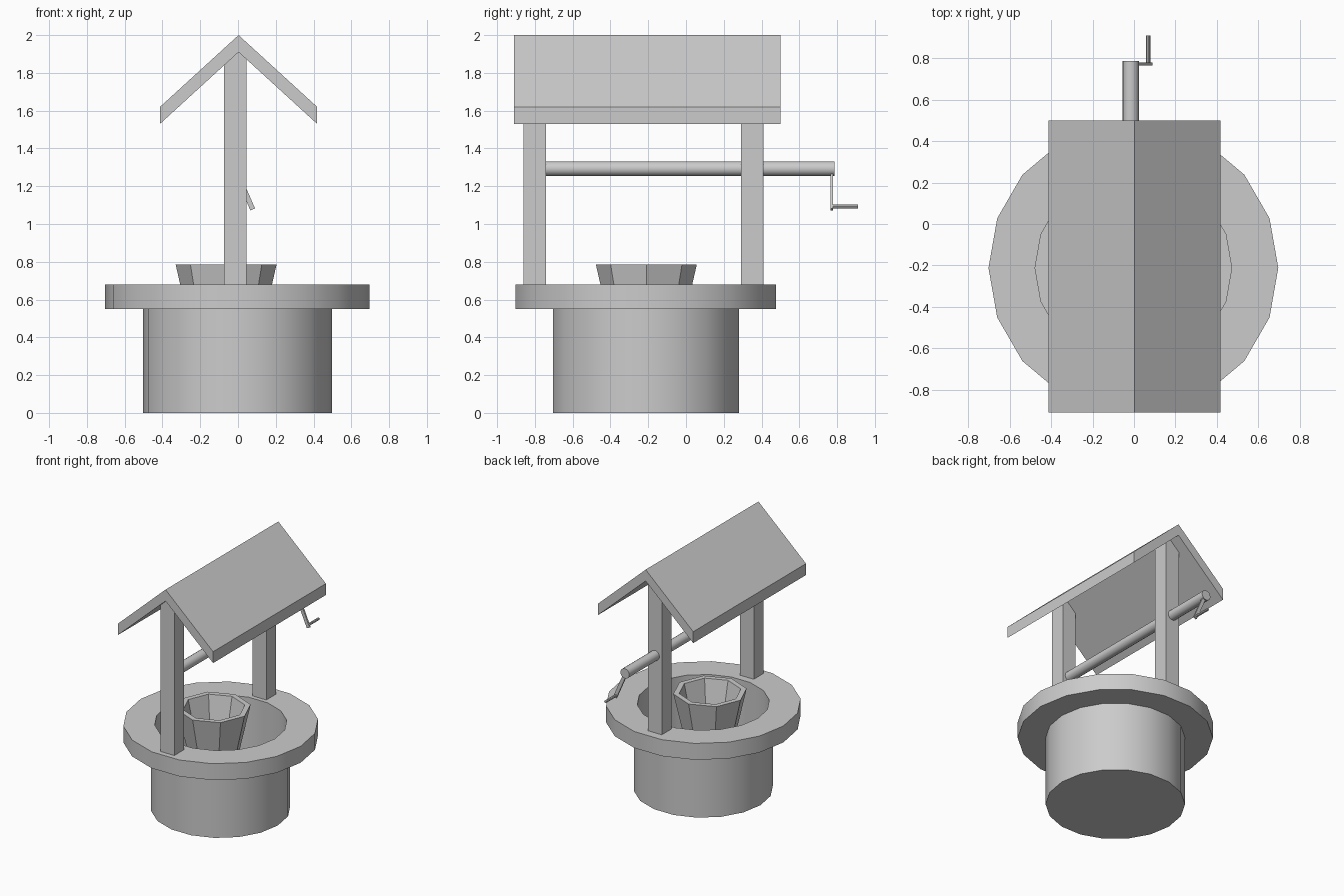
import bpy, bmesh
from math import cos, sin, pi, radians
from mathutils import Vector

if "Cube" in bpy.data.objects:
    bpy.data.objects.remove(bpy.data.objects["Cube"])


def finish(name, bm, smooth=False):
    bmesh.ops.recalc_face_normals(bm, faces=bm.faces)
    me = bpy.data.meshes.new(name)
    bm.to_mesh(me)
    bm.free()
    ob = bpy.data.objects.new(name, me)
    bpy.context.collection.objects.link(ob)
    if smooth:
        bpy.ops.object.select_all(action='DESELECT')
        bpy.context.view_layer.objects.active = ob
        ob.select_set(True)
        bpy.ops.object.shade_smooth_by_angle(angle=radians(30))
    return ob


def lathe(name, profile, sides, centre, smooth=False):
    """Revolve an (r, z) profile about z; the open ends are capped."""
    bm = bmesh.new()
    rings = [[bm.verts.new((centre[0] + r * cos(2 * pi * i / sides),
                            centre[1] + r * sin(2 * pi * i / sides), z))
              for i in range(sides)] for r, z in profile]
    for a, b in zip(rings, rings[1:]):
        for i in range(sides):
            j = (i + 1) % sides
            bm.faces.new((a[i], a[j], b[j], b[i]))
    bm.faces.new(rings[0])
    bm.faces.new(rings[-1])
    return finish(name, bm, smooth)


def prism(name, outline, y0, y1, smooth=False):
    """Extrude an (x, z) outline along y."""
    bm = bmesh.new()
    face = bm.faces.new([bm.verts.new((x, y0, z)) for x, z in outline])
    ext = bmesh.ops.extrude_face_region(bm, geom=[face])
    bmesh.ops.translate(bm, vec=(0, y1 - y0, 0),
                        verts=[g for g in ext["geom"] if isinstance(g, bmesh.types.BMVert)])
    return finish(name, bm, smooth)


def rod(name, x, z, r, sides, y0, y1):
    outline = [(x + r * cos(2 * pi * i / sides), z + r * sin(2 * pi * i / sides))
               for i in range(sides)]
    return prism(name, outline, y0, y1, sides > 12)


# Hollow well wall with overhanging rim
lathe("well_wall", [(0.5, 0), (0.5, 0.55), (0.7, 0.55), (0.7, 0.68), (0.475, 0.68), (0.475, 0.04)],
      18, (-0.003, -0.212), True)

# Tapered eight-sided bucket, open at the top
lathe("bucket", [(0.145, 0.25), (0.267, 0.785), (0.225, 0.785), (0.115, 0.29)],
      8, (-0.063, -0.21))

# Posts, with tops cut to the roof slope
for name, y in (("front_post", -0.86), ("back_post", 0.29)):
    prism(name, [(-0.075, 0.68), (0.045, 0.68), (0.045, 1.88), (0.003, 1.915), (-0.075, 1.85)],
          y, y + 0.12)

# Gabled roof
prism("roof", [(-0.413, 1.53), (0.003, 1.91), (0.419, 1.53),
               (0.419, 1.62), (0.003, 2.0), (-0.413, 1.62)], -0.91, 0.5)

# Axle, crank arm and handle
rod("axle", -0.016, 1.293, 0.039, 16, -0.76, 0.787)
a, b = Vector((-0.016, 1.293)), Vector((0.078, 1.077))
side = (b - a).normalized().orthogonal() * 0.0135
prism("crank_arm", [a + side, b + side, b - side, a - side], 0.766, 0.779)
rod("crank_handle", 0.069, 1.093, 0.01, 8, 0.772, 0.91)
